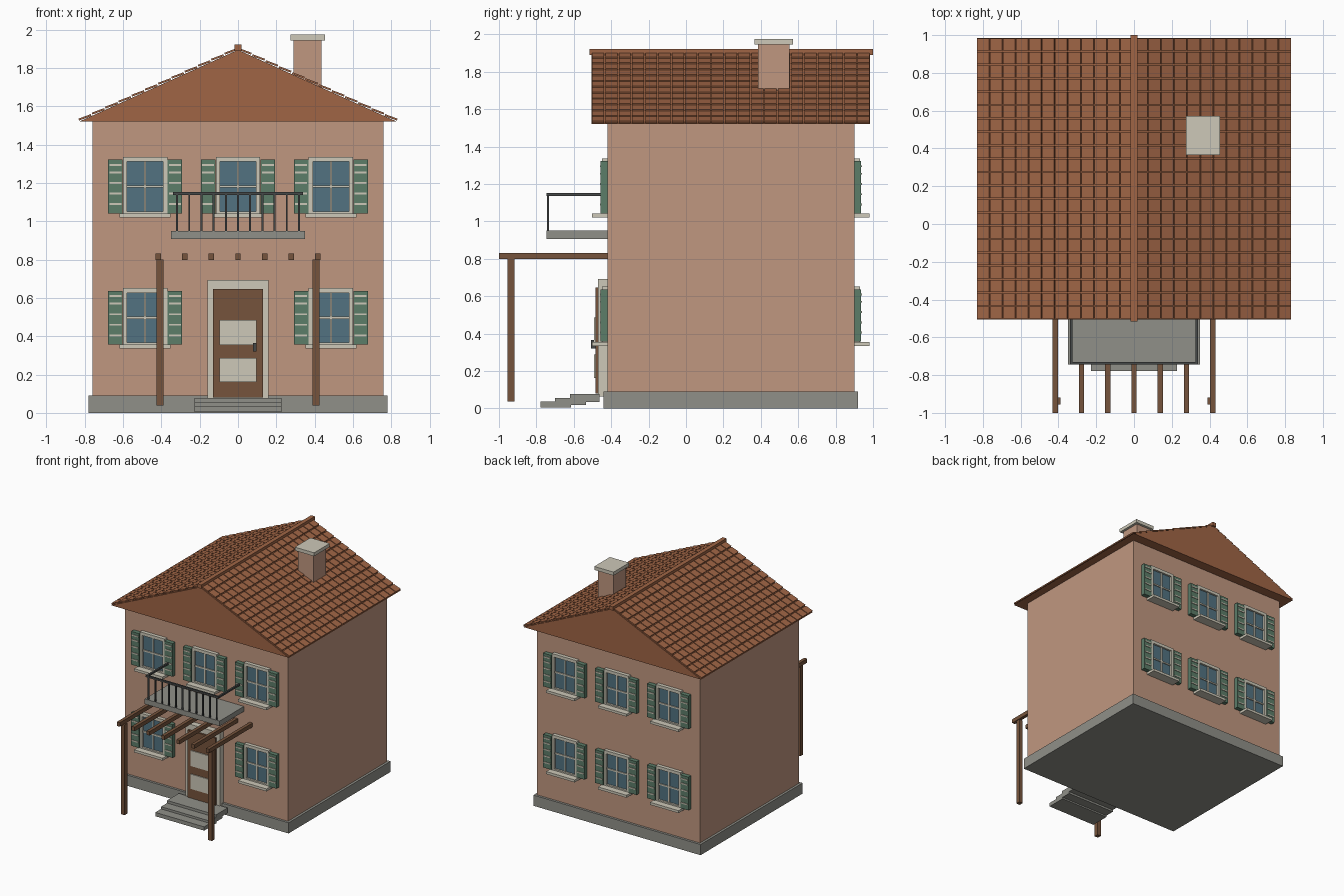
import bpy, bmesh, math
from mathutils import Matrix, Vector

if "Cube" in bpy.data.objects:
    bpy.data.objects.remove(bpy.data.objects["Cube"])


def material(name, r, g, b):
    m = bpy.data.materials.new(name)
    m.diffuse_color = (r, g, b, 1)
    m.use_nodes = True
    m.node_tree.nodes["Principled BSDF"].inputs["Base Color"].default_value = m.diffuse_color
    return m


STUCCO = material("stucco", .53, .31, .216)
TILE = material("terracotta", .35, .13, .06)
STONE = material("stone", .28, .28, .25)
CREAM = material("cream", .61, .58, .48)
GREEN = material("green", .107, .205, .141)
GLASS = material("glass", .084, .17, .22)
WOOD = material("wood", .18, .088, .045)
METAL = material("metal", .06, .065, .065)


def finish(name, bm, mat):
    bmesh.ops.recalc_face_normals(bm, faces=bm.faces)
    me = bpy.data.meshes.new(name)
    bm.to_mesh(me)
    bm.free()
    me.materials.append(mat)
    ob = bpy.data.objects.new(name, me)
    bpy.context.collection.objects.link(ob)
    return ob


def add_box(bm, center, size, rot=Matrix()):
    m = Matrix.Translation(center) @ rot @ Matrix.Diagonal((*size, 1))
    bmesh.ops.create_cube(bm, size=1, matrix=m)


def boxes(name, mat, *bounds):
    """One object from boxes given as (x0, x1, y0, y1, z0, z1)."""
    bm = bmesh.new()
    for x0, x1, y0, y1, z0, z1 in bounds:
        add_box(bm, ((x0 + x1) / 2, (y0 + y1) / 2, (z0 + z1) / 2),
                (abs(x1 - x0), abs(y1 - y0), abs(z1 - z0)))
    return finish(name, bm, mat)


FRONT, BACK = -.42, .90

# House body
boxes("foundation", STONE, (-.78, .78, -.44, .92, 0, .09))
boxes("walls", STUCCO, (-.76, .76, FRONT, BACK, .09, 1.525))

# Roof: solid gabled prism
HALF, EAVE, APEX, Y0, Y1 = .83, 1.52, 1.895, -.505, .985
bm = bmesh.new()
tri = bm.faces.new([bm.verts.new((x, Y0, z))
                    for x, z in ((-HALF, EAVE), (HALF, EAVE), (0, APEX))])
ext = bmesh.ops.extrude_face_region(bm, geom=[tri], use_keep_orig=True)
bmesh.ops.translate(bm, vec=(0, Y1 - Y0, 0),
                    verts=[v for v in ext["geom"] if isinstance(v, bmesh.types.BMVert)])
finish("roof_gable", bm, TILE)

# Roof tiles: each row tilted so its lower edge lifts over the next
ROWS, COLS = 12, 21
slope = math.atan2(APEX - EAVE, HALF)
pitch = math.hypot(HALF, APEX - EAVE) / ROWS
col = (Y1 - Y0) / COLS
for side, label in ((-1, "left"), (1, "right")):
    bm = bmesh.new()
    down = Vector((side * math.cos(slope), 0, -math.sin(slope)))
    up = Vector((side * math.sin(slope), 0, math.cos(slope)))
    rot = Matrix.Rotation(side * (slope - math.radians(4)), 4, 'Y')
    for r in range(ROWS):
        p = Vector((0, 0, APEX)) + down * pitch * (r + .5) + up * .008
        for c in range(COLS):
            add_box(bm, p + Vector((0, Y0 + col * (c + .5), 0)),
                    (pitch * .9, col * .9, .01), rot)
    finish("roof_tiles_" + label, bm, TILE)
boxes("ridge_cap", TILE, (-.018, .018, -.515, 1.0, 1.89, 1.922))

# Chimney
boxes("chimney", STUCCO, (.29, .435, .385, .553, 1.6, 1.95))
boxes("chimney_cap", CREAM, (.275, .455, .365, .573, 1.945, 1.974))


# Windows with sill, frame, glazing bars and shutters
def window(label, cx, cz, wall, out):
    def b(x0, x1, d0, d1, z0, z1):
        return (cx + x0, cx + x1, wall + out * d0, wall + out * d1, cz + z0, cz + z1)
    boxes("window_glass_" + label, GLASS, b(-.1, .1, -.01, .014, -.135, .135))
    boxes("window_frame_" + label, CREAM,
          b(-.116, -.094, -.01, .03, -.14, .157), b(.094, .116, -.01, .03, -.14, .157),
          b(-.094, .094, -.01, .03, .131, .157), b(-.094, .094, -.01, .03, -.14, -.128),
          b(-.006, .006, 0, .022, -.13, .133), b(-.094, .094, 0, .022, -.004, .008))
    boxes("window_sill_" + label, CREAM, b(-.133, .133, -.01, .082, -.16, -.139))
    boxes("shutters_" + label, GREEN,
          *[b(s * .118, s * .193, -.01, .036, -.138, .142) for s in (-1, 1)])
    boxes("shutter_slats_" + label, CREAM,
          *[b(s * .124, s * .187, .03, .041, z - .005, z + .005)
            for s in (-1, 1) for z in (-.09, -.035, .02, .075, .115)])


for level, cz in (("lower", .495), ("upper", 1.18)):
    for i, cx in enumerate((-.485, 0, .485)):
        window(f"back_{level}_{i + 1}", cx, cz, BACK, 1)
        if level == "upper" or cx:
            window(f"front_{level}_{i + 1}", cx, cz, FRONT, -1)

# Front door
boxes("door_frame", CREAM, (-.16, .16, -.47, -.41, .065, .693))
boxes("door", WOOD, (-.13, .13, -.485, -.46, .08, .647))
boxes("door_panels", CREAM, (-.097, .097, -.493, -.48, .355, .486),
      (-.097, .097, -.493, -.48, .162, .287))
boxes("door_handle", METAL, (.077, .097, -.507, -.48, .32, .366))

# Entrance steps
boxes("steps", STONE, (-.228, .228, -.777, -.615, .005, .037),
      (-.228, .228, -.70, -.535, .018, .056),
      (-.228, .228, -.62, -.463, .035, .078))

# Balcony and railing
boxes("balcony_slab", STONE, (-.35, .35, -.745, FRONT, .907, .95))
boxes("balcony_rail", METAL, (-.34, .34, -.745, -.73, 1.137, 1.152),
      *[(s * .325, s * .34, -.745, FRONT, 1.137, 1.152) for s in (-1, 1)])
boxes("balcony_bars", METAL,
      *[(x - .005, x + .005, -.743, -.732, .94, 1.14)
        for x in (-.318 + .0636 * i for i in range(11))])

# Pergola
boxes("pergola_rafters", WOOD,
      *[(x - .014, x + .014, -1.0, FRONT, .798, .832)
        for x in (-.417 + .139 * i for i in range(7))])
boxes("pergola_posts", WOOD,
      *[(s * .39, s * .425, -.955, -.918, .038, .80) for s in (-1, 1)])
